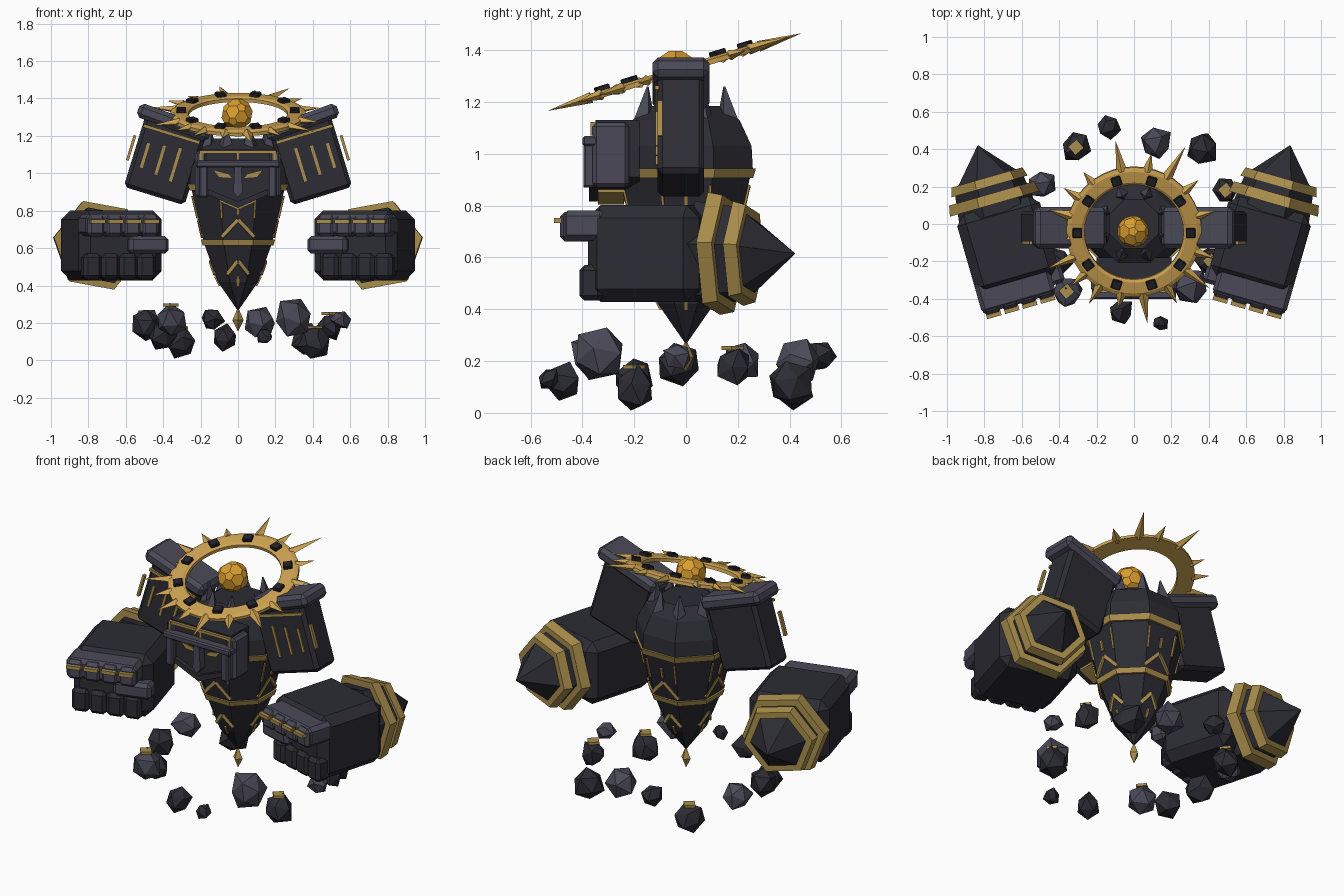
import bpy, bmesh, math, random
from mathutils import Matrix, Vector

if "Cube" in bpy.data.objects:
    bpy.data.objects.remove(bpy.data.objects["Cube"])

random.seed(4)
T, R = Matrix.Translation, Matrix.Rotation
I4 = Matrix.Identity(4)


def material(name, col):
    m = bpy.data.materials.new(name)
    m.diffuse_color = (*col, 1)
    m.use_nodes = True
    m.node_tree.nodes["Principled BSDF"].inputs["Base Color"].default_value = m.diffuse_color
    return m


STONE = material("dark stone", (0.025, 0.025, 0.034))
SLATE = material("slate", (0.068, 0.066, 0.096))
TRIM = material("trim gold", (0.40, 0.27, 0.072))
HALO = material("halo gold", (0.62, 0.37, 0.085))
CORE = material("core amber", (0.70, 0.34, 0.03))
STUD = material("stud black", (0.016, 0.016, 0.022))


def finish(name, bm, mat, M=I4):
    bmesh.ops.transform(bm, matrix=M, verts=bm.verts)
    bmesh.ops.recalc_face_normals(bm, faces=bm.faces)
    me = bpy.data.meshes.new(name)
    bm.to_mesh(me)
    bm.free()
    me.materials.append(mat)
    ob = bpy.data.objects.new(name, me)
    bpy.context.collection.objects.link(ob)
    return ob


def box(name, mat, lo, hi, M=I4, bevel=0.0):
    bm = bmesh.new()
    lo, hi = Vector(lo), Vector(hi)
    bmesh.ops.create_cube(bm, size=1, matrix=T((lo + hi) / 2) @ Matrix.Diagonal((*(hi - lo), 1)))
    if bevel:
        bmesh.ops.bevel(bm, geom=bm.edges[:], offset=bevel, segments=1, affect='EDGES')
    return finish(name, bm, mat, M)


def cone(name, mat, r1, r2, depth, sides, M=I4):
    # base at local z = 0, pointing along +z
    bm = bmesh.new()
    bmesh.ops.create_cone(bm, cap_ends=True, segments=sides, radius1=r1, radius2=r2,
                          depth=depth, matrix=T((0, 0, depth / 2)))
    return finish(name, bm, mat, M)


def lathe(name, mat, profile, sides, M=I4, phase=0.0, closed=False):
    bm = bmesh.new()
    rings = [[bm.verts.new((r * math.cos(phase + k * math.tau / sides),
                            r * math.sin(phase + k * math.tau / sides), z))
              for k in range(sides)] for r, z in profile]
    pairs = list(zip(rings, rings[1:])) + ([(rings[-1], rings[0])] if closed else [])
    for a, b in pairs:
        for k in range(sides):
            n = (k + 1) % sides
            bm.faces.new((a[k], a[n], b[n], b[k]))
    if not closed:
        bm.faces.new(rings[0])
        bm.faces.new(rings[-1])
    return finish(name, bm, mat, M)


def prism(name, mat, pts, y0, y1, M=I4):
    # outline in x/z, extruded along y
    bm = bmesh.new()
    a = [bm.verts.new((x, y0, z)) for x, z in pts]
    b = [bm.verts.new((x, y1, z)) for x, z in pts]
    bm.faces.new(a)
    bm.faces.new(b)
    for k in range(len(pts)):
        n = (k + 1) % len(pts)
        bm.faces.new((a[k], a[n], b[n], b[k]))
    return finish(name, bm, mat, M)


# --- Torso: eight-sided, flat side to the front; profile is (apothem, z)
BODY = [(0.004, 0.27), (0.108, 0.42), (0.183, 0.63), (0.245, 0.90), (0.258, 0.94),
        (0.253, 1.03), (0.207, 1.13), (0.13, 1.185)]
OCT = 1 / math.cos(math.pi / 8)


def apothem(z):
    for (a, z0), (b, z1) in zip(BODY, BODY[1:]):
        if z0 <= z <= z1:
            return a + (b - a) * (z - z0) / (z1 - z0)


lathe("torso", STONE, [(a * OCT, z) for a, z in BODY], 8, phase=math.pi / 8)
for z, h in ((0.925, 0.018), (0.63, 0.015)):
    lathe("torso_band", TRIM, [((apothem(zz) + d) * OCT, zz) for zz, d in
          ((z - h, 0), (z - h, 0.012), (z + h, 0.012), (z + h, 0))], 8, phase=math.pi / 8)


def inlay(face, p, q, w=0.014):
    # thin gold bar lying on one torso side, from (t, z) to (t, z)
    a = Vector((p[0], -apothem(p[1]), p[1]))
    b = Vector((q[0], -apothem(q[1]), q[1]))
    M = R(face * math.pi / 4, 4, 'Z') @ T((a + b) / 2) @ (b - a).to_track_quat('Z', 'Y').to_matrix().to_4x4()
    n = (b - a).length / 2
    box("torso_inlay", TRIM, (-w / 2, -0.009, -n), (w / 2, 0.009, n), M)


for f in range(0, 8, 2):
    for s in (-1, 1):
        inlay(f, (0, 0.75), (s * 0.085, 0.66))
        inlay(f, (0, 0.53), (s * 0.055, 0.46))
        inlay(f, (s * 0.085, 0.76), (s * 0.092, 0.88), 0.01)
    inlay(f, (0, 0.40), (0, 0.45))
    inlay(f, (0, 0.78), (0, 0.84))

# --- Tail crystal
cone("tail_crystal_top", TRIM, 0.03, 0, 0.07, 4, T((0, 0, 0.215)))
cone("tail_crystal_bottom", TRIM, 0.03, 0, 0.06, 4, T((0, 0, 0.215)) @ R(math.pi, 4, 'X'))

# --- Collar spikes
for k in range(8):
    a = k * math.pi / 4 + math.pi / 8
    cone("collar_spike", SLATE, 0.05, 0.004, 0.15, 4,
         R(a, 4, 'Z') @ T((0.175, 0, 1.11)) @ R(-0.1, 4, 'Y'))

# --- Head: mask, brow, cheeks, nose, eyes
prism("mask", STONE, [(-0.2, 1.13), (0.2, 1.13), (0.2, 0.91), (0, 0.815), (-0.2, 0.91)], -0.35, -0.18)
box("crest_trim", TRIM, (-0.2, -0.366, 1.106), (0.2, -0.348, 1.122))
box("crest_centre", TRIM, (-0.008, -0.36, 1.07), (0.008, -0.348, 1.11))
box("brow", SLATE, (-0.225, -0.40, 1.03), (0.225, -0.33, 1.068), bevel=0.008)
prism("nose", SLATE, [(-0.018, 1.04), (0.018, 1.04), (0.025, 0.9), (0, 0.87), (-0.025, 0.9)], -0.395, -0.34)
for s in (-1, 1):
    M = Matrix.Diagonal((s, 1, 1, 1))
    box("cheek", SLATE, (0.165, -0.36, 0.87), (0.23, -0.22, 1.12), M, 0.015)
    box("cheek_guard", SLATE, (0.16, -0.395, 0.87), (0.205, -0.35, 1.04), M, 0.008)
    box("crest_end", TRIM, (0.19, -0.368, 1.07), (0.205, -0.35, 1.122), M)
    prism("eye", TRIM, [(0.035, 0.975), (0.10, 0.98), (0.13, 1.015), (0.05, 0.995)], -0.357, -0.349, M)
    prism("jaw", STONE, [(0, 0.815), (0.16, 0.885), (0.16, 0.915), (0, 0.85)], -0.375, -0.34, M)
    prism("jaw_trim", TRIM, [(0, 0.805), (0.1, 0.85), (0.1, 0.865), (0, 0.82)], -0.34, -0.24, M)

# --- Core and tilted halo
bm = bmesh.new()
bmesh.ops.create_icosphere(bm, subdivisions=1, radius=0.098)
bmesh.ops.bevel(bm, geom=bm.verts[:], offset=0.03, segments=1, affect='VERTICES')
finish("core", bm, CORE, T((-0.005, -0.04, 1.315)))

H = T((0, -0.042, 1.316)) @ R(math.radians(17), 4, 'X')
lathe("halo_ring", HALO, [(0.265, -0.013), (0.362, -0.013), (0.362, 0.006), (0.34, 0.015),
                          (0.28, 0.015), (0.265, 0.006)], 40, H, closed=True)
for k in range(10):
    box("halo_stud", STUD, (0.278, -0.026, 0), (0.328, 0.026, 0.033), H @ R(k * math.tau / 10, 4, 'Z'), 0.004)
SPIKES = [(15, .45), (40, .45), (60, .55), (78, .45), (101, .52), (129, .43), (147, .45), (165, .48),
          (186, .45), (204, .51), (222, .45), (239, .47), (259, .44), (278, .52), (300, .46), (322, .51), (341, .46)]
for a, tip in SPIKES:
    cone("halo_spike", HALO, 0.03, 0, tip - 0.345, 4,
         H @ R(math.radians(a), 4, 'Z') @ T((0.345, 0, 0)) @ R(math.pi / 2, 4, 'Y') @ Matrix.Diagonal((0.7, 1, 1, 1)))

for s in (-1, 1):
    S = Matrix.Diagonal((s, 1, 1, 1))
    # --- Shoulder: leaning slab with cap and gold inlays
    M = S @ T((0.39, -0.02, 1.07)) @ R(math.radians(-17), 4, 'Y')
    box("shoulder", STONE, (-0.17, -0.09, -0.2), (0.17, 0.09, 0.2), M, 0.02)
    C = M @ T((0.012, 0, 0.209)) @ R(math.radians(-3), 4, 'Y')
    box("shoulder_cap", SLATE, (-0.2, -0.11, -0.042), (0.205, 0.11, 0.038), C, 0.022)
    box("shoulder_bar", TRIM, (-0.15, -0.1, 0.135), (0.165, -0.085, 0.152), M)
    for k in range(3):
        x = -0.06 + k * 0.085
        box("shoulder_stripe", TRIM, (x - 0.008, -0.098, -0.10 + 0.012 * k),
            (x + 0.008, -0.085, 0.085 - 0.012 * k), M)
    box("shoulder_side_strip", TRIM, (0.185, -0.09, -0.06), (0.2, -0.07, 0.08), M)

    # --- Fist: origin at the elbow tip, local -y points forward
    M = S @ T((0.835, 0.42, 0.615)) @ R(math.radians(-16), 4, 'Z')
    A = M @ R(math.pi / 2, 4, 'X')

    def hexa(name, mat, r0, s0, r1, s1):
        lathe(name, mat, [(r0, s0), (r1, s1)], 6, A, math.radians(10))

    hexa("elbow_spike", STONE, 0.002, 0, 0.19, 0.21)
    hexa("wrist", STONE, 0.19, 0.2, 0.215, 0.38)
    hexa("elbow_ring", TRIM, 0.2, 0.178, 0.215, 0.228)
    hexa("wrist_ring", TRIM, 0.24, 0.267, 0.252, 0.325)
    box("fist", STONE, (-0.235, -0.78, -0.187), (0.225, -0.335, 0.187), M, 0.05)
    box("knuckle_guard", SLATE, (-0.185, -0.875, 0.05), (0.225, -0.70, 0.167), M, 0.022)
    for k in range(4):
        x = -0.18 + k * 0.1
        box("knuckle", SLATE, (x, -0.885, 0.047), (x + 0.098, -0.78, 0.16), M, 0.018)
        box("knuckle_trim", TRIM, (x + 0.008, -0.907, 0.118), (x + 0.088, -0.875, 0.138), M)
        box("finger", STONE, (x - 0.005, -0.808, -0.182), (x + 0.097, -0.71, -0.045), M, 0.02)
    box("thumb", SLATE, (-0.25, -0.83, -0.045), (-0.03, -0.73, 0.05), M, 0.02)

# --- Floating rocks: x, y, z, radius, material, gold cap
ROCKS = [(-.14, .52, .22, .065, STONE, 0), (-.31, .41, .095, .08, STONE, 1), (.12, .43, .2, .085, SLATE, 0),
         (.37, .40, .11, .092, STONE, 0), (-.49, .21, .2, .08, SLATE, 0), (.49, .18, .18, .072, STONE, 1),
         (.41, -.2, .095, .085, STONE, 1), (-.36, -.36, .21, .09, SLATE, 1), (-.07, -.47, .12, .07, STONE, 0),
         (.14, -.53, .13, .045, STONE, 0), (.30, -.34, .23, .1, SLATE, 0), (-.41, -.2, .13, .075, STONE, 0),
         (.55, -.03, .22, .055, SLATE, 0), (-.49, -.03, .19, .08, STONE, 0)]
for x, y, z, r, mat, cap in ROCKS:
    bm = bmesh.new()
    bmesh.ops.create_icosphere(bm, subdivisions=1, radius=r)
    for v in bm.verts:
        v.co *= random.uniform(0.85, 1.18)
    spin = R(random.uniform(0, 6), 4, 'Z') @ R(random.uniform(0, 6), 4, 'X')
    bmesh.ops.transform(bm, matrix=spin, verts=bm.verts)
    low = min(v.co.z for v in bm.verts)
    finish("rock", bm, mat, T((x, y, max(z, -low))))
    if cap:
        box("rock_cap", TRIM, (-0.03, -0.03, 0), (0.03, 0.03, 0.015),
            T((x, y, z + r * 0.88)) @ R(0.7, 4, 'Z'))
